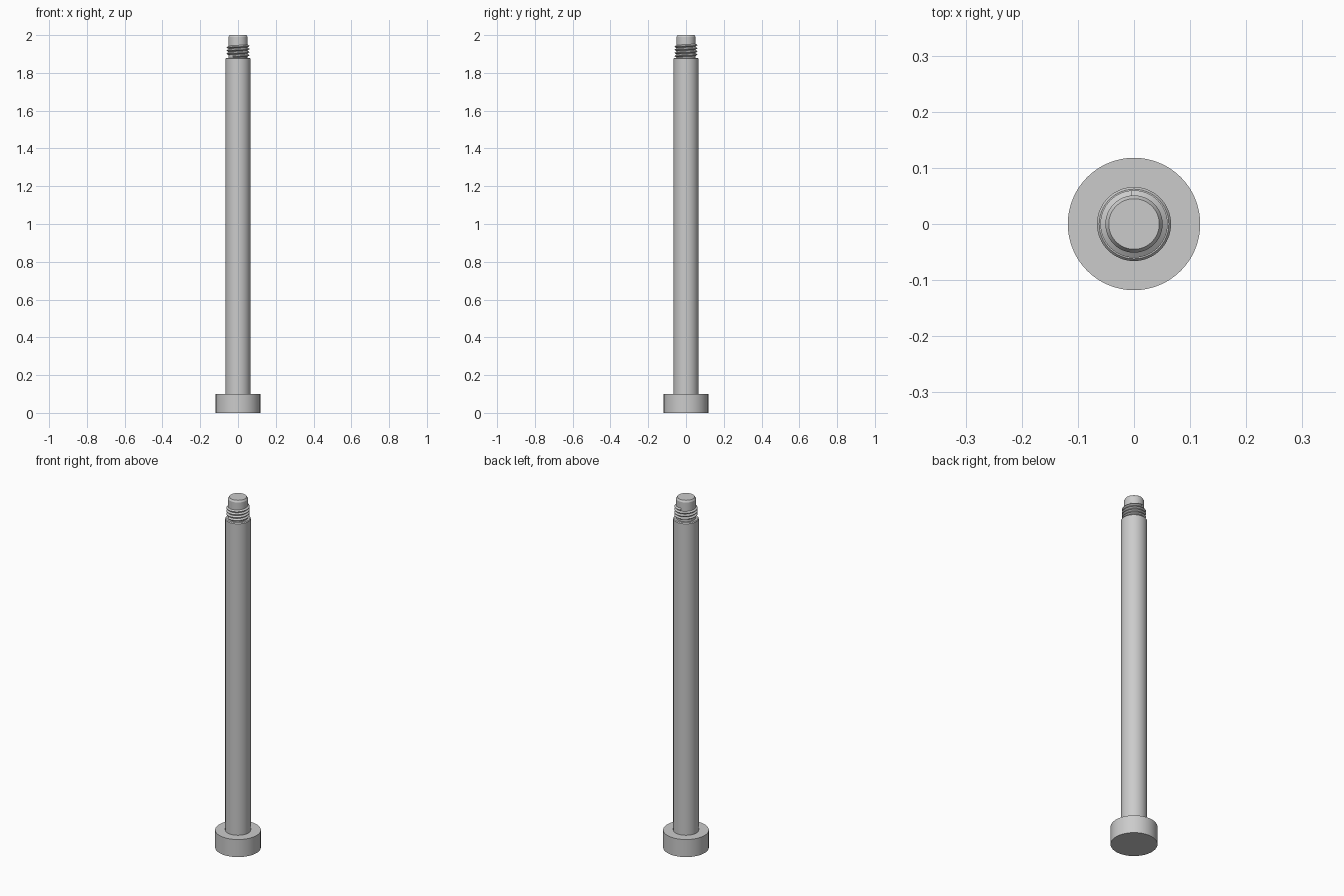
import bpy, bmesh, math

cube = bpy.data.objects.get("Cube")
if cube:
    bpy.data.objects.remove(cube, do_unlink=True)

steel = bpy.data.materials.new("grey_steel")
steel.use_nodes = True
colour = (0.6, 0.6, 0.6, 1)
steel.diffuse_color = colour
steel.node_tree.nodes["Principled BSDF"].inputs["Base Color"].default_value = colour

SEGMENTS = 64


def finish(name, bm):
    """Turn a bmesh into a smooth-shaded steel object."""
    bmesh.ops.remove_doubles(bm, verts=bm.verts, dist=1e-6)
    bmesh.ops.recalc_face_normals(bm, faces=bm.faces)
    mesh = bpy.data.meshes.new(name)
    bm.to_mesh(mesh)
    bm.free()
    mesh.materials.append(steel)
    obj = bpy.data.objects.new(name, mesh)
    bpy.context.collection.objects.link(obj)
    bpy.ops.object.select_all(action="DESELECT")
    obj.select_set(True)
    bpy.context.view_layer.objects.active = obj
    bpy.ops.object.shade_smooth_by_angle(angle=math.radians(30))
    return obj


def lathe(name, profile, cap=None):
    """Revolve (radius, z) points; cap closes the 'first' or 'last' ring."""
    bm = bmesh.new()
    rings = []
    for radius, z in profile:
        angles = [2 * math.pi * i / SEGMENTS for i in range(SEGMENTS)]
        rings.append([bm.verts.new((radius * math.cos(a), radius * math.sin(a), z))
                      for a in angles])
    for low, high in zip(rings, rings[1:]):
        for i in range(SEGMENTS):
            j = (i + 1) % SEGMENTS
            bm.faces.new((low[i], low[j], high[j], high[i]))
    if cap:
        bm.faces.new(rings[0] if cap == "first" else rings[-1])
    obj = finish(name, bm)
    # Open profiles are revolved upward, so normals must point outward
    mesh = obj.data
    if sum(p.normal.dot(p.center) for p in mesh.polygons
           if abs(p.normal.z) < 0.1) < 0:
        mesh.flip_normals()
    return obj


def helix_thread(name, root, crest, z_start, pitch, turns, end_angle):
    """Sweep a V-shaped ridge up a right-handed helix."""
    bm = bmesh.new()
    steps = int(turns * SEGMENTS)
    section = [(root, -0.46), (crest, -0.06), (crest, 0.06), (root, 0.46)]
    previous = None
    for s in range(steps + 1):
        a = end_angle + 2 * math.pi * (s - steps) / SEGMENTS
        z = z_start + pitch * s / SEGMENTS
        ring = [bm.verts.new((r * math.cos(a), r * math.sin(a), z + pitch * dz))
                for r, dz in section]
        if previous:
            for k in range(len(section) - 1):
                bm.faces.new((previous[k], ring[k], ring[k + 1], previous[k + 1]))
        if s in (0, steps):
            bm.faces.new(ring)
        previous = ring
    obj = finish(name, bm)
    mesh = obj.data
    if sum(p.normal.x * p.center.x + p.normal.y * p.center.y
           for p in mesh.polygons) < 0:
        mesh.flip_normals()
    return obj


# Flat disc head at the base
lathe("bolt_head", [(0.118, 0), (0.118, 0.1), (0.066, 0.1)], cap="first")

# Long plain shank with a slightly broken top edge
lathe("shank", [(0.066, 0.1), (0.066, 1.875), (0.062, 1.88), (0.051, 1.88)])

# Narrow core under the thread, ending in a chamfered tip
lathe("threaded_tip", [(0.051, 1.88), (0.051, 1.99), (0.045, 2.0)], cap="last")

# Helical ridge between shank and tip
helix_thread("thread", 0.0505, 0.06, 1.888, 0.0165, 3.6, math.radians(95))
